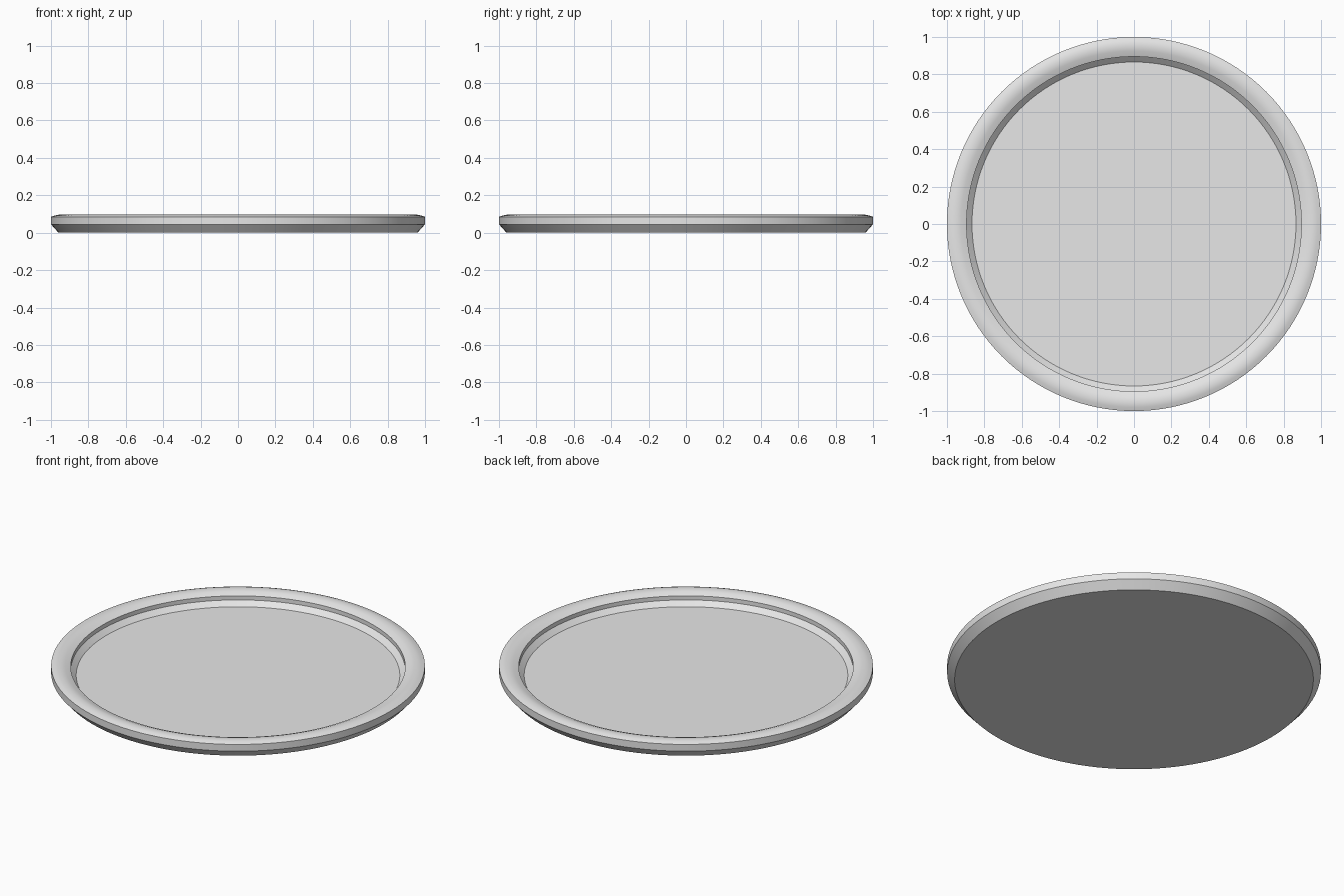
import bpy, bmesh, math

if "Cube" in bpy.data.objects:
    bpy.data.objects.remove(bpy.data.objects["Cube"])

SEGMENTS = 128

# Half cross-section of the tray as (radius, height), from underside to floor
PROFILE = [
    (0.96, 0.0), (1.0, 0.045), (1.0, 0.085),              # underside chamfer, outer wall
    (0.98, 0.092), (0.955, 0.097), (0.925, 0.091),        # rounded rim
    (0.895, 0.079), (0.895, 0.055), (0.866, 0.028),       # inner wall, sloped step
]

grey = bpy.data.materials.new("light grey")
grey.diffuse_color = (0.8, 0.8, 0.8, 1.0)
grey.use_nodes = True
grey.node_tree.nodes["Principled BSDF"].inputs["Base Color"].default_value = grey.diffuse_color

# Spin the profile into rings and close the underside and floor
bm = bmesh.new()
rings = []
for r, z in PROFILE:
    angles = [2 * math.pi * i / SEGMENTS for i in range(SEGMENTS)]
    rings.append([bm.verts.new((r * math.cos(a), r * math.sin(a), z)) for a in angles])
for low, high in zip(rings, rings[1:]):
    for i in range(SEGMENTS):
        j = (i + 1) % SEGMENTS
        bm.faces.new((low[i], low[j], high[j], high[i]))
bm.faces.new(rings[0][::-1])
bm.faces.new(rings[-1])
bmesh.ops.recalc_face_normals(bm, faces=bm.faces[:])

mesh = bpy.data.meshes.new("round_tray")
bm.to_mesh(mesh)
bm.free()
mesh.materials.append(grey)
tray = bpy.data.objects.new("round_tray", mesh)
bpy.context.collection.objects.link(tray)

# Smooth the round surfaces, keep the profile corners sharp
bpy.context.view_layer.objects.active = tray
tray.select_set(True)
bpy.ops.object.shade_smooth_by_angle(angle=math.radians(30))
